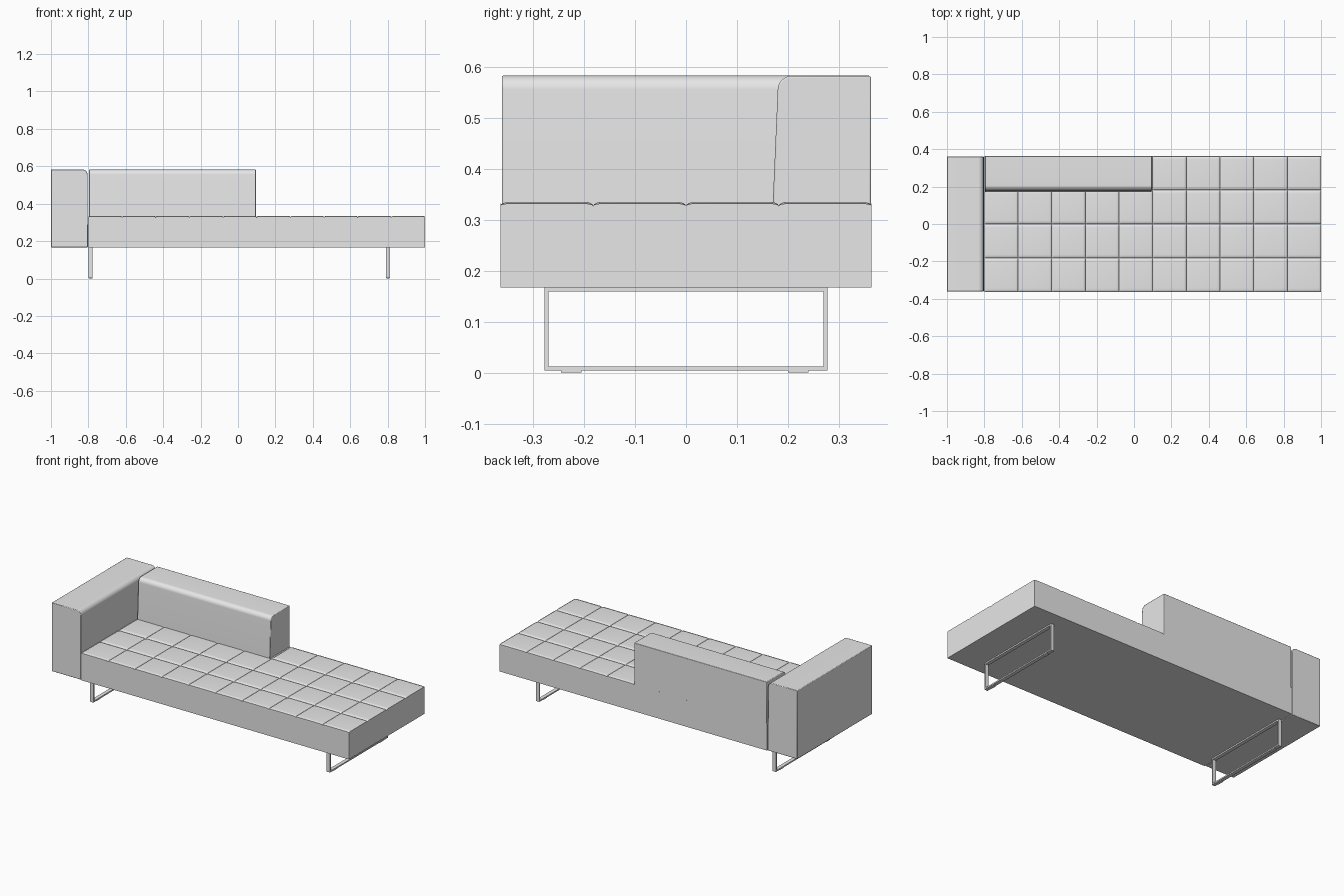
import bpy, bmesh, math

if "Cube" in bpy.data.objects:
    bpy.data.objects.remove(bpy.data.objects["Cube"])


def make_material(name, colour):
    mat = bpy.data.materials.new(name)
    mat.use_nodes = True
    mat.diffuse_color = colour
    mat.node_tree.nodes["Principled BSDF"].inputs["Base Color"].default_value = colour
    return mat


GREY = make_material("light grey", (0.8, 0.8, 0.8, 1))


def finish(bm, name, bevel=0.0):
    bmesh.ops.recalc_face_normals(bm, faces=bm.faces)
    mesh = bpy.data.meshes.new(name)
    bm.to_mesh(mesh)
    bm.free()
    mesh.materials.append(GREY)
    obj = bpy.data.objects.new(name, mesh)
    bpy.context.collection.objects.link(obj)
    if bevel:
        mod = obj.modifiers.new("soft edges", "BEVEL")
        mod.width, mod.segments = bevel, 2
        mod.limit_method, mod.angle_limit = "ANGLE", math.radians(50)
    bpy.ops.object.select_all(action="DESELECT")
    obj.select_set(True)
    bpy.context.view_layer.objects.active = obj
    bpy.ops.object.shade_smooth_by_angle(angle=math.radians(35))
    return obj


def prism(name, profile, direction, bevel=0.0):
    """Extrude a closed list of 3D points along a direction."""
    bm = bmesh.new()
    face = bm.faces.new([bm.verts.new(p) for p in profile])
    grown = bmesh.ops.extrude_face_region(bm, geom=[face])
    verts = [v for v in grown["geom"] if isinstance(v, bmesh.types.BMVert)]
    bmesh.ops.translate(bm, verts=verts, vec=direction)
    return finish(bm, name, bevel)


def box(name, lo, hi, bevel=0.0):
    (x0, y0, z0), (x1, y1, z1) = lo, hi
    base = [(x0, y0, z0), (x1, y0, z0), (x1, y1, z0), (x0, y1, z0)]
    return prism(name, base, (0, 0, z1 - z0), bevel)


def rounded_corner(cx, cz, r, steps=8):
    """Quarter arc from straight up to the +first-axis side."""
    angles = [math.pi / 2 * (1 - i / steps) for i in range(steps + 1)]
    return [(cx + r * math.cos(a), cz + r * math.sin(a)) for a in angles]


# Tufted seat: a grid of pillows divided by stitched grooves
X0, X1, Y0, Y1 = -0.8, 1.0, -0.364, 0.364
BOTTOM, TOP, GROOVE = 0.167, 0.335, 0.008


def pillow_axis(start, end, count, radius):
    """Coordinates along one axis, each with its height factor from 0 to 1."""
    size = (end - start) / count
    offsets = [radius * f for f in (0, 0.1, 0.35, 0.65, 1)]
    steps = offsets + [size - o for o in reversed(offsets[1:])]
    samples = []
    for i in range(count):
        for s in steps:
            t = 1 - min(s, size - s) / radius
            outer = (i == 0 and s == 0)
            samples.append((start + i * size + s, 0.6 if outer else math.sqrt(max(0, 1 - t * t))))
    return samples + [(end, 0.6)]


xs = pillow_axis(X0, X1, 10, 0.014)
ys = pillow_axis(Y0, Y1, 4, 0.02)
bm = bmesh.new()
rows = [[bm.verts.new((x, y, TOP - GROOVE * (1 - fx * fy))) for x, fx in xs] for y, fy in ys]
for a, b in zip(rows, rows[1:]):
    for i in range(len(xs) - 1):
        bm.faces.new((a[i], a[i + 1], b[i + 1], b[i]))
rim = [e for e in bm.edges if e.is_boundary]
skirt = bmesh.ops.extrude_edge_only(bm, edges=rim)["geom"]
for v in skirt:
    if isinstance(v, bmesh.types.BMVert):
        v.co.z = BOTTOM
bmesh.ops.contextual_create(bm, geom=[e for e in bm.edges if e.is_boundary])
finish(bm, "tufted_seat")

# Backrest: leaning front with a rounded top edge
arc = [(-u, z) for u, z in rounded_corner(-0.207, 0.555, 0.027)]
section = [(0.17, 0.325), (0.363, 0.325), (0.363, 0.582)] + arc
prism("backrest", [(-0.796, y, z) for y, z in section], (0.891, 0, 0), 0.003)

# Armrest: full-depth block rounded on its inner top edge
arc = rounded_corner(-0.832, 0.555, 0.028)
section = [(-0.803, BOTTOM), (-1.0, BOTTOM), (-1.0, 0.583)] + arc
prism("armrest", [(x, -0.361, z) for x, z in section], (0, 0.722, 0), 0.003)

# Sled legs: rectangular flat-bar hoops on small glide pads
BAR, HALF, FOOT = 0.008, 0.278, 0.004
for side, x in (("right", -0.788), ("left", 0.802)):
    bm = bmesh.new()
    loops = []
    for inset in (0, BAR):
        for dx in (-0.011, 0.011):
            y, lo, hi = HALF - inset, FOOT + inset, BOTTOM - inset
            loops.append([bm.verts.new((x + dx, *p))
                          for p in ((-y, lo), (y, lo), (y, hi), (-y, hi))])
    for a, b in ((0, 1), (1, 3), (3, 2), (2, 0)):
        for i in range(4):
            j = (i + 1) % 4
            bm.faces.new((loops[a][i], loops[a][j], loops[b][j], loops[b][i]))
    finish(bm, f"{side}_sled_leg")
    for place, y in (("front", -0.225), ("back", 0.22)):
        box(f"{side}_{place}_glide", (x - 0.009, y - 0.02, 0), (x + 0.009, y + 0.02, FOOT + 0.001))
